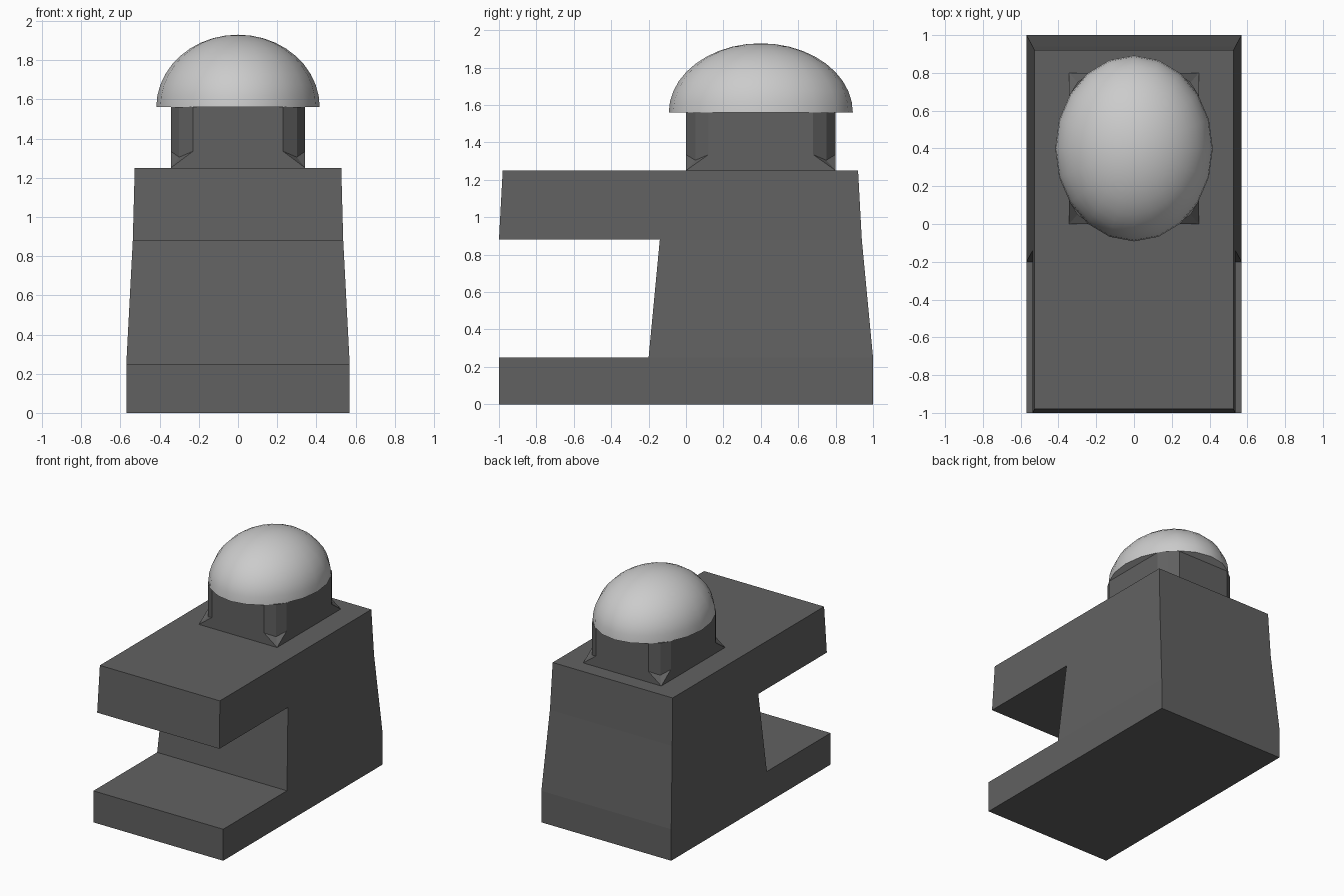
import bpy, bmesh, math
from mathutils import Matrix

if "Cube" in bpy.data.objects:
    bpy.data.objects.remove(bpy.data.objects["Cube"])


def material(name, value):
    m = bpy.data.materials.new(name)
    m.diffuse_color = (value, value, value, 1)
    m.use_nodes = True
    m.node_tree.nodes["Principled BSDF"].inputs["Base Color"].default_value = m.diffuse_color
    return m


def finish(name, bm, mat):
    bmesh.ops.recalc_face_normals(bm, faces=bm.faces)
    mesh = bpy.data.meshes.new(name)
    bm.to_mesh(mesh)
    bm.free()
    obj = bpy.data.objects.new(name, mesh)
    bpy.context.collection.objects.link(obj)
    mesh.materials.append(mat)
    return obj


dark = material("dark_grey", 0.12)
light = material("light_grey", 0.6)

# Body: C-shaped side profile (y, z), half width tapering with height
half_width = {0: 0.57, 0.25: 0.57, 0.88: 0.537, 1.25: 0.527}
profile = [(-1, 0), (1, 0), (1, 0.25), (0.94, 0.88), (0.92, 1.25),
           (-0.98, 1.25), (-1, 0.88), (-0.14, 0.88), (-0.2, 0.25), (-1, 0.25)]
side_faces = [(0, 1, 2, 8, 9), (8, 2, 3, 7), (7, 3, 4, 5, 6)]
bm = bmesh.new()
left, right = ([bm.verts.new((s * half_width[z], y, z)) for y, z in profile]
               for s in (-1, 1))
for side in (left, right):
    for f in side_faces:
        bm.faces.new([side[i] for i in f])
n = len(profile)
for i in range(n):
    j = (i + 1) % n
    bm.faces.new((left[i], left[j], right[j], right[i]))
finish("body", bm, dark)

# Neck: rectangular foot, corners flaring in to a faceted cross-section
CY = 0.4
bm = bmesh.new()
foot, low, top = [], [], []
corner = [(0.343, 0.28), (0.30, 0.35), (0.23, 0.40)]
for sx, sy in ((1, 1), (-1, 1), (-1, -1), (1, -1)):
    foot.append(bm.verts.new((sx * 0.343, CY + sy * 0.4, 1.25)))
    pts = corner if sx * sy > 0 else corner[::-1]
    for x, y in pts:
        z = 1.305 if x == 0.30 else 1.335
        low.append(bm.verts.new((sx * x, CY + sy * y, z)))
        top.append(bm.verts.new((sx * x, CY + sy * y, 1.56)))
for i in range(4):
    a, m, b, c = (low[(3 * i + k) % 12] for k in range(4))
    bm.faces.new((foot[i], m, a))
    bm.faces.new((foot[i], b, m))
    bm.faces.new((foot[i], foot[(i + 1) % 4], c, b))
for i in range(12):
    j = (i + 1) % 12
    bm.faces.new((low[i], low[j], top[j], top[i]))
bm.faces.new(top)
bm.faces.new(foot)
finish("neck", bm, dark)

# Dome: upper half of an ellipsoid, closed underneath
bm = bmesh.new()
bmesh.ops.create_uvsphere(bm, u_segments=20, v_segments=20, radius=1)
bmesh.ops.delete(bm, geom=[v for v in bm.verts if v.co.z < -0.001], context='VERTS')
bmesh.ops.holes_fill(bm, edges=[e for e in bm.edges if e.is_boundary], sides=0)
bmesh.ops.transform(bm, verts=bm.verts, matrix=Matrix.Translation((0, CY, 1.56))
                    @ Matrix.Diagonal((0.417, 0.492, 0.37, 1)))
dome = finish("dome", bm, light)
bpy.context.view_layer.objects.active = dome
dome.select_set(True)
bpy.ops.object.shade_smooth_by_angle(angle=math.radians(40))
